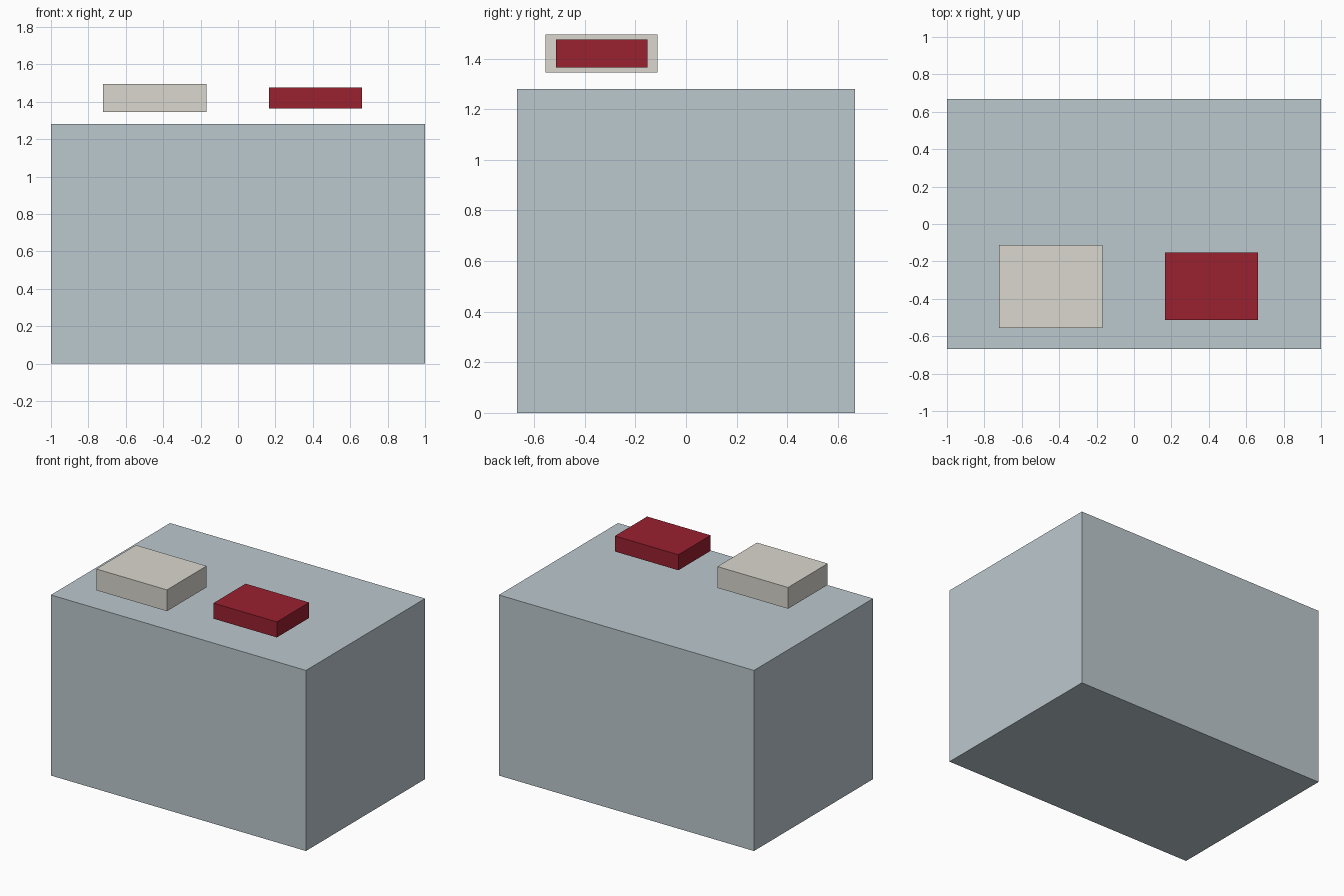
import bpy

if "Cube" in bpy.data.objects:
    bpy.data.objects.remove(bpy.data.objects["Cube"])


def box(name, lo, hi, color):
    """Flat-sided box spanning two corners, with a plain colour."""
    bpy.ops.mesh.primitive_cube_add(size=1, location=[(a + b) / 2 for a, b in zip(lo, hi)])
    ob = bpy.context.object
    ob.name = name
    ob.scale = [b - a for a, b in zip(lo, hi)]
    bpy.ops.object.transform_apply(location=False, rotation=False, scale=True)
    mat = bpy.data.materials.new(name + "_colour")
    mat.diffuse_color = (*color, 1)
    mat.use_nodes = True
    mat.node_tree.nodes["Principled BSDF"].inputs["Base Color"].default_value = mat.diffuse_color
    ob.data.materials.append(mat)
    return ob


# Large main block
box("main_block", (-1, -0.667, 0), (1, 0.667, 1.28), (0.50, 0.58, 0.62))

# Two small slabs hovering above the front half of the top
box("pale_slab", (-0.722, -0.556, 1.345), (-0.168, -0.112, 1.496), (0.70, 0.68, 0.61))
box("red_slab", (0.166, -0.513, 1.365), (0.664, -0.152, 1.475), (0.32, 0.015, 0.028))
